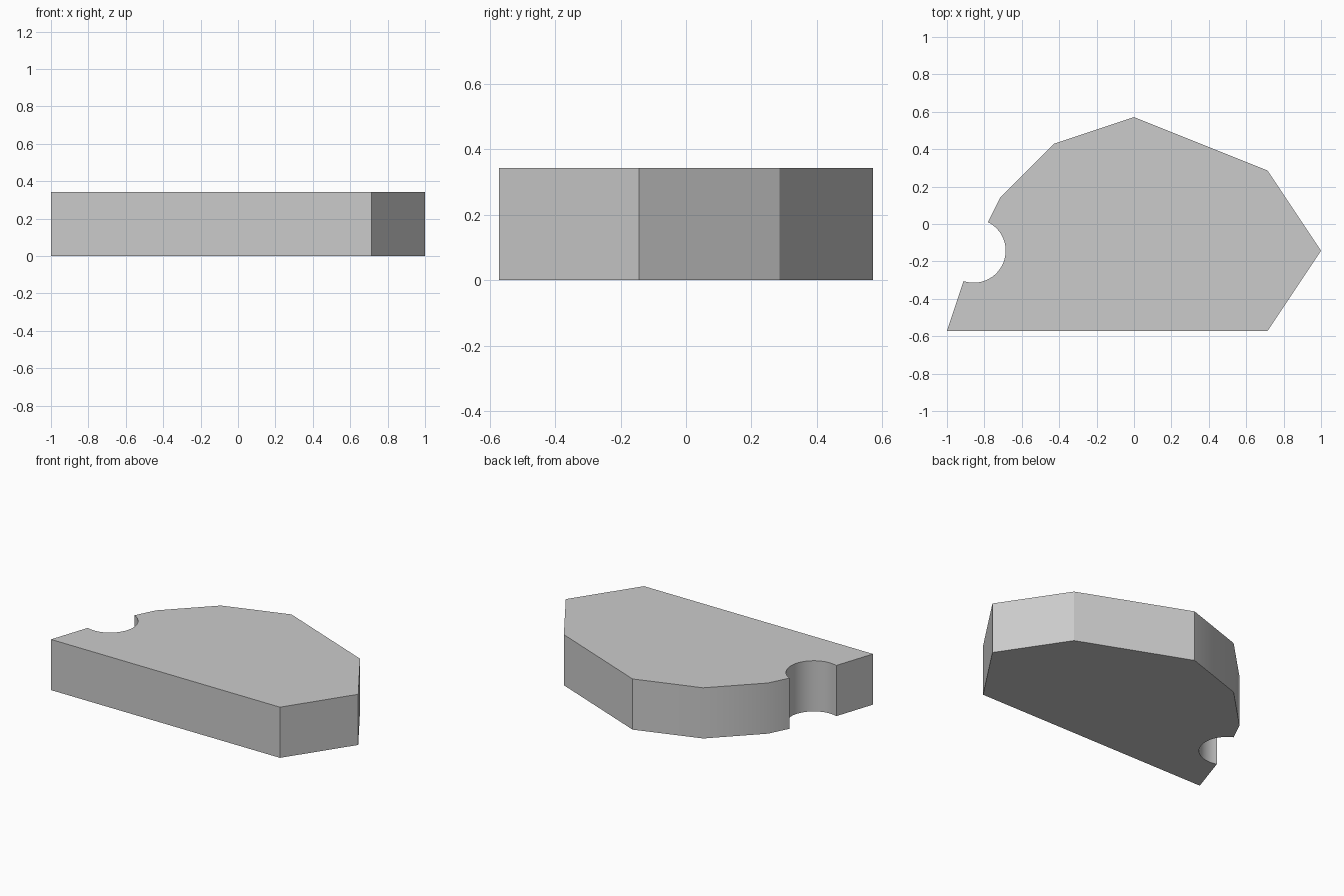
import bpy, bmesh, math

cube = bpy.data.objects.get("Cube")
if cube:
    bpy.data.objects.remove(cube, do_unlink=True)

UNIT = 1 / 7
HEIGHT = 2.4 * UNIT

# Plain grey material
grey = bpy.data.materials.new("plain grey")
grey.use_nodes = True
colour = (0.6, 0.6, 0.6, 1)
grey.diffuse_color = colour
grey.node_tree.nodes["Principled BSDF"].inputs["Base Color"].default_value = colour

# Outline on a grid of sevenths, running counter-clockwise
corners = [(-7, -4), (5, -4), (7, -1), (5, 2), (0, 4), (-3, 3), (-5, 1)]
outline = [(x * UNIT, y * UNIT) for x, y in corners]

# Round notch centred on the slanted edge, meeting both sides of its corner
cx, cy, radius = -6 * UNIT, -UNIT, 0.171
start, end = math.atan2(2, 1), math.atan2(-3, -1)
steps = 32
for i in range(steps + 1):
    a = start + (end - start) * i / steps
    outline.append((cx + radius * math.cos(a), cy + radius * math.sin(a)))

# Extrude the outline into a slab
bm = bmesh.new()
base = bm.faces.new([bm.verts.new((x, y, 0)) for x, y in outline])
top = bmesh.ops.extrude_face_region(bm, geom=[base], use_keep_orig=True)
bmesh.ops.translate(bm, vec=(0, 0, HEIGHT),
                    verts=[v for v in top["geom"] if isinstance(v, bmesh.types.BMVert)])
bmesh.ops.recalc_face_normals(bm, faces=bm.faces)
mesh = bpy.data.meshes.new("slab")
bm.to_mesh(mesh)
bm.free()
mesh.materials.append(grey)

slab = bpy.data.objects.new("slab", mesh)
bpy.context.collection.objects.link(slab)
bpy.context.view_layer.objects.active = slab
slab.select_set(True)
bpy.ops.object.shade_smooth_by_angle(angle=math.radians(30))
